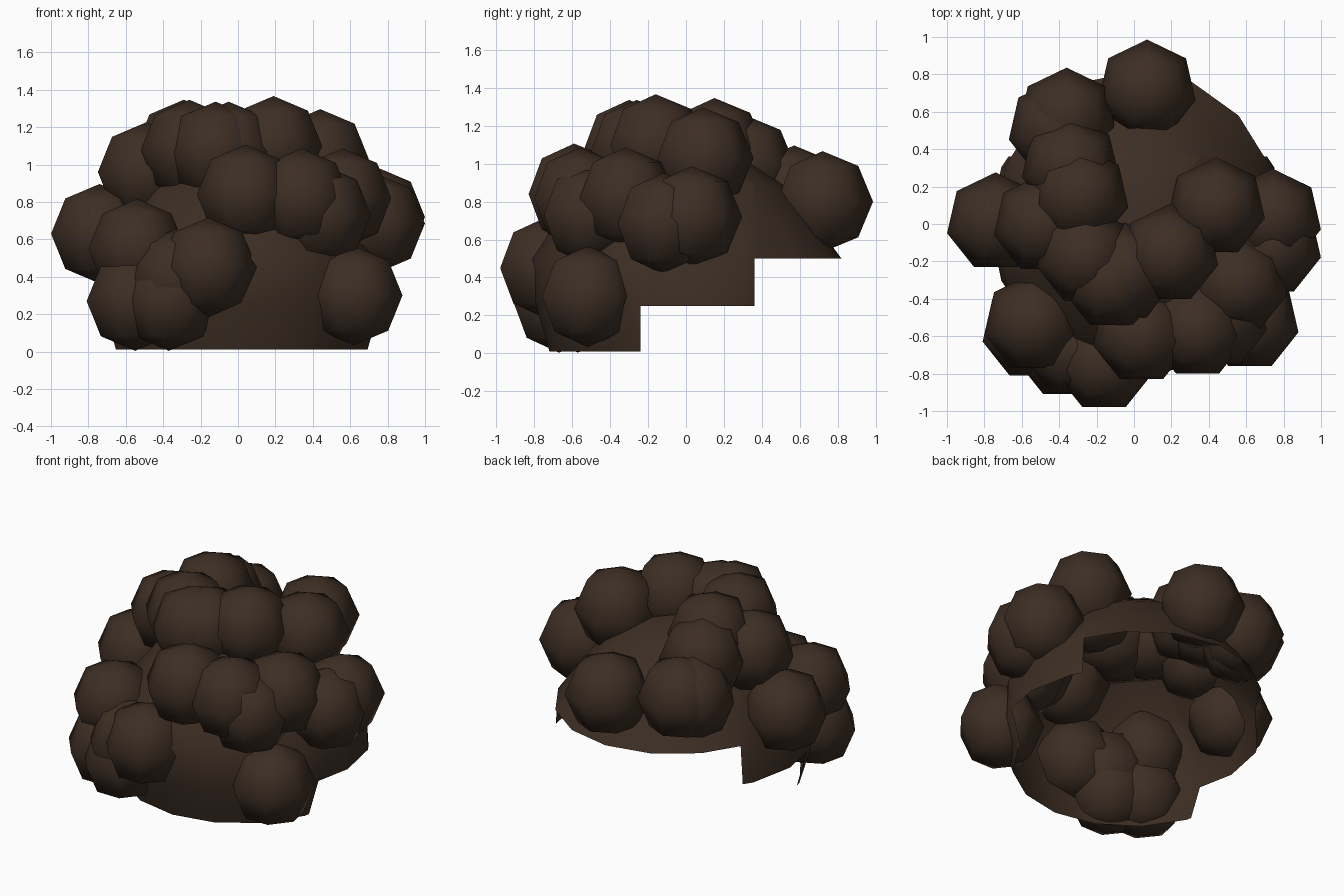
import bpy, bmesh
from math import sin, cos, pi
from mathutils import Vector

if "Cube" in bpy.data.objects:
    bpy.data.objects.remove(bpy.data.objects["Cube"], do_unlink=True)

# Single dark brown material
brown = bpy.data.materials.new("dark_brown")
brown.use_nodes = True
color = (0.046, 0.027, 0.017, 1)
brown.diffuse_color = color
shader = brown.node_tree.nodes["Principled BSDF"]
shader.inputs["Base Color"].default_value = color
shader.inputs["Roughness"].default_value = 0.9


def lathe(profile, sides):
    """Turn a (radius, height) profile about z, starting at +y."""
    bm = bmesh.new()
    verts = [bm.verts.new((0, r, z)) for r, z in profile]
    edges = [bm.edges.new(pair) for pair in zip(verts, verts[1:])]
    bmesh.ops.spin(bm, geom=verts + edges, cent=(0, 0, 0), axis=(0, 0, 1),
                   angle=2 * pi, steps=sides, use_duplicate=False)
    bmesh.ops.remove_doubles(bm, verts=bm.verts[:], dist=0.001)
    bmesh.ops.recalc_face_normals(bm, faces=bm.faces[:])
    return bm


def finish(bm, name, location):
    mesh = bpy.data.meshes.new(name)
    bm.to_mesh(mesh)
    bm.free()
    mesh.materials.append(brown)
    mesh.shade_smooth()
    obj = bpy.data.objects.new(name, mesh)
    obj.location = location
    bpy.context.collection.objects.link(obj)
    return obj


# Open cap: a dome, narrower above the ears, whose lower edge steps up at the back
cap = lathe([(0.72, 0.01), (0.79, 0.25), (0.82, 0.5), (0.67, 0.7),
             (0.51, 0.89), (0.34, 1.0), (0, 1.07)], 16)
for v in cap.verts:
    if v.co.z > 0.4:
        v.co.x *= 0.93
steps = [(-0.24, 0.25), (0.36, 0.5)]
for y, z in steps:
    bmesh.ops.bisect_plane(cap, geom=cap.verts[:] + cap.edges[:] + cap.faces[:],
                           plane_co=(0, y, 0), plane_no=(0, 1, 0))


def below_step(face):
    c = face.calc_center_median()
    return any(c.y > y and c.z < z for y, z in steps)


bmesh.ops.delete(cap, geom=[f for f in cap.faces if below_step(f)], context="FACES")
finish(cap, "hair_cap", (0.02, 0, 0))

# Curl clumps: coarse seven-sided balls grouped by area
clumps = {
    "crown_curl": [(-0.29, 0.15, 1.08), (-0.26, -0.17, 1.08), (-0.12, -0.3, 1.07),
                   (-0.05, -0.26, 1.07), (0.19, -0.16, 1.1), (0.44, 0.09, 1.03)],
    "back_curl": [(0.07, 0.72, 0.8), (-0.36, 0.57, 0.83), (-0.41, 0.51, 0.82),
                  (-0.34, 0.31, 0.99)],
    "right_curl": [(-0.74, 0.01, 0.63), (-0.49, 0, 0.96)],
    "left_curl": [(0.74, 0.03, 0.72), (0.74, -0.12, 0.685), (0.56, -0.32, 0.82)],
    "front_curl": [(0.04, -0.59, 0.84), (0.34, -0.56, 0.82), (0.45, -0.51, 0.73)],
    "lower_curl": [(0.62, -0.52, 0.3), (-0.54, -0.53, 0.55), (-0.55, -0.57, 0.27),
                   (-0.37, -0.67, 0.27), (-0.33, -0.66, 0.39), (-0.16, -0.74, 0.45)],
}
radius = 0.266
arc = [(radius * sin(a * pi / 4), radius * cos(a * pi / 4)) for a in range(5)]
for name, spots in clumps.items():
    for spot in spots:
        finish(lathe(arc, 7), name, Vector(spot))
